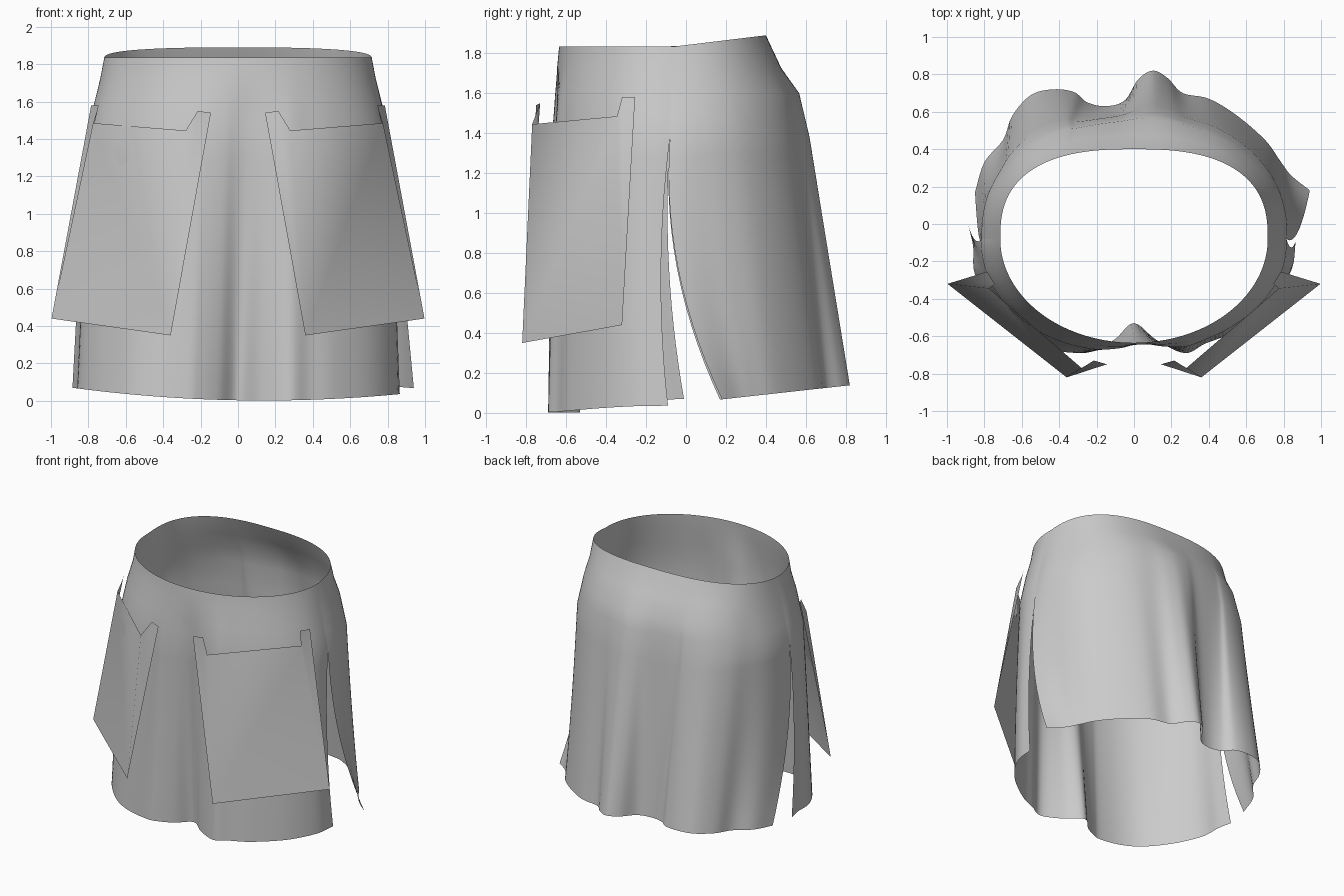
import bpy, bmesh, math
from mathutils import Vector

if "Cube" in bpy.data.objects:
    bpy.data.objects.remove(bpy.data.objects["Cube"])

CY = -0.08  # centre of the waist in y


def ring(phi, a, front, back, n, z):
    # Waist or hip outline: half ellipse in front, squarer half behind
    c, s = math.cos(phi), math.sin(phi)
    b, k = (back, 2 / n) if s > 0 else (front, 1.0)
    return Vector((a * math.copysign(abs(c) ** k, c),
                   CY + b * math.copysign(abs(s) ** k, s), z))


def spline(pts, u):
    # Catmull-Rom curve through the hem points
    f = u * (len(pts) - 1)
    i = min(int(f), len(pts) - 2)
    t = f - i
    p1, p2 = Vector(pts[i]), Vector(pts[i + 1])
    p0 = Vector(pts[i - 1]) if i else 2 * p1 - p2
    p3 = Vector(pts[i + 2]) if i + 2 < len(pts) else 2 * p2 - p1
    return 0.5 * (2 * p1 + (p2 - p0) * t + (2 * p0 - 5 * p1 + 4 * p2 - p3) * t * t
                  + (3 * p1 - p0 - 3 * p2 + p3) * t ** 3)


def make_object(name, verts, faces):
    me = bpy.data.meshes.new(name)
    me.from_pydata(verts, [], faces)
    bm = bmesh.new()
    bm.from_mesh(me)
    bmesh.ops.recalc_face_normals(bm, faces=bm.faces)
    bm.to_mesh(me)
    bm.free()
    for p in me.polygons:
        p.use_smooth = True
    ob = bpy.data.objects.new(name, me)
    bpy.context.collection.objects.link(ob)
    return ob


def panel(name, hem, sign, stretch, hem_z, sweep):
    # Cloth panel: waist, hips, then a straight fall to the folded hem
    n, low = 96, 14
    hems = [spline(hem, i / n) for i in range(n + 1)]
    ang = [math.atan2(p.x, sign * stretch * (p.y - CY)) for p in hems]
    cols = []
    for i, h in enumerate(hems):
        phi = sign * math.pi * (ang[i] - ang[0]) / (ang[-1] - ang[0])
        w = abs(2 * i / n - 1) ** 6
        end = Vector((h.x, h.y, hem_z(h.x, h.y)))
        waist = ring(phi, 0.715, 0.555, 0.48, 2.6, 1.835)
        waist.z += 0.055 * max(0, waist.y + 0.05) / 0.45
        high = ring(phi, 0.735, 0.565, 0.555, 2.4, 1.73)
        hip = ring(phi, 0.765, 0.58, 0.615, 2.2, 1.6)
        thigh = ring(phi, 0.815, 0.60, 0.635, 2.15, 1.38)
        # the folds already start at the hips, except beside the slits
        for row, f in ((hip, 0.12), (thigh, 0.25)):
            row.xy = row.xy.lerp(end.xy, f * (1 - w))
        col = [waist, high, hip, (hip + thigh) / 2, thigh]
        for j in range(1, low + 1):
            t = j / low
            p = thigh.lerp(end, t)
            p.y -= sweep * 4 * t * (1 - t) * w
            col.append(p)
        cols.append(col)
    m = len(cols[0])
    verts = [p for c in cols for p in c]
    faces = [(i * m + j, i * m + j + 1, (i + 1) * m + j + 1, (i + 1) * m + j)
             for i in range(n) for j in range(m - 1)]
    return make_object(name, verts, faces)


# Front of the skirt, right slit to left slit
front_hem = [(.865, -.09), (.84, -.25), (.72, -.43), (.52, -.58), (.38, -.64),
             (.27, -.69), (.12, -.62), (0, -.53), (-.1, -.615), (-.2, -.67),
             (-.28, -.69), (-.45, -.67), (-.6, -.6), (-.75, -.45),
             (-.85, -.27), (-.86, -.12), (-.885, -.01)]
panel("skirt_front", front_hem, -1, 1.4,
      lambda x, y: 0.003 + 0.065 * x * x - 0.018 * x, 0.04)

# Back of the skirt with deep folds
back_hem = [(.94, .18), (.84, .26), (.78, .34), (.7, .45), (.55, .58), (.4, .67),
            (.26, .70), (.18, .78), (.1, .82), (.02, .77), (-.05, .66),
            (-.15, .63), (-.25, .65), (-.32, .705), (-.43, .72), (-.55, .69),
            (-.65, .58), (-.7, .45), (-.8, .33), (-.85, .17)]
panel("skirt_back", back_hem, 1, 1.1, lambda x, y: 0.07 + 0.11 * (y - 0.2), 0.09)

# Hanging flat pockets with folded ears, mirrored
pocket = make_object("pockets", [
    (.36, -.82, .35), (.997, -.32, .44), (.775, -.345, 1.485), (.28, -.77, 1.445),
    (.145, -.75, 1.54), (.215, -.73, 1.55), (.785, -.255, 1.58), (.745, -.32, 1.58)],
    [(0, 1, 2, 3), (0, 3, 5, 4), (1, 6, 7, 2)])
mirror = pocket.modifiers.new("mirror", 'MIRROR')
mirror.use_mirror_merge = False
